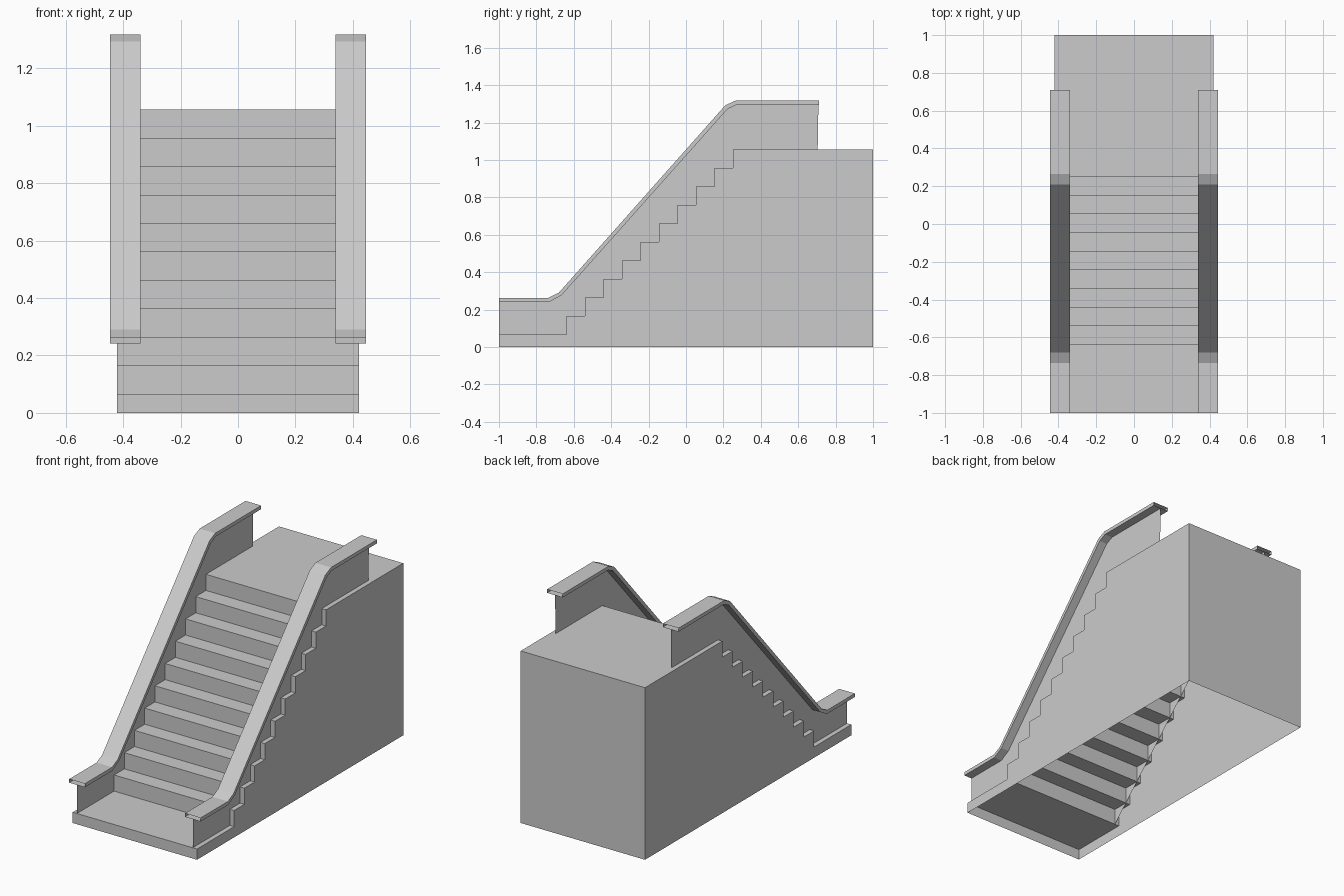
import bpy

if "Cube" in bpy.data.objects:
    bpy.data.objects.remove(bpy.data.objects["Cube"])

RISE, FIRST_Y, FIRST_Z = 0.099, -0.64, 0.066


def make_object(name, verts, faces):
    mesh = bpy.data.meshes.new(name)
    mesh.from_pydata(verts, [], faces)
    mesh.update()
    obj = bpy.data.objects.new(name, mesh)
    bpy.context.collection.objects.link(obj)
    return obj


# Stair body: stepped shell with solid sides and back, open underneath
profile = [(-1, 0), (-1, FIRST_Z)]
for i in range(10):
    y, z = FIRST_Y + i * RISE, FIRST_Z + i * RISE
    profile += [(y, z), (y, z + RISE)]
profile += [(1, profile[-1][1]), (1, 0)]
n = len(profile)
verts = [(x, y, z) for x in (-0.422, 0.422) for y, z in profile]
faces = [(i, i + n, i + n + 1, i + 1) for i in range(n - 1)]
faces += [tuple(range(n)), tuple(range(2 * n - 1, n - 1, -1))]
make_object("stair_body", verts, faces)

# Handrail outlines, seen from the side
rail_top = [(-1, 0.263), (-0.735, 0.263), (-0.68, 0.29),
            (0.21, 1.292), (0.265, 1.317), (0.71, 1.317)]
rail_bottom = [(-1, 0.241), (-0.73, 0.241), (-0.665, 0.277),
               (0.222, 1.272), (0.27, 1.295), (0.71, 1.295)]

# Side panel: thin sheet from the rail down into the steps
panel = rail_bottom[:-1] + [(0.708, 1.295), (0.704, 1.055), (0.349, 1.055),
                            (FIRST_Y, FIRST_Z), (-1, FIRST_Z)]

for side, sign in (("left", -1), ("right", 1)):
    make_object(side + "_panel", [(sign * 0.393, y, z) for y, z in panel],
                [tuple(range(len(panel)))[::sign]])

    # Handrail: hollow rectangular tube swept along the outline
    a, b = sign * 0.393 - 0.053, sign * 0.393 + 0.053
    verts = []
    for (ty, tz), (by, bz) in zip(rail_top, rail_bottom):
        verts += [(a, ty, tz), (b, ty, tz), (b, by, bz), (a, by, bz)]
    faces = []
    for s in range(len(rail_top) - 1):
        for k in range(4):
            p, q = 4 * s + k, 4 * s + (k + 1) % 4
            faces.append((p, q, q + 4, p + 4))
    make_object(side + "_handrail", verts, faces)
